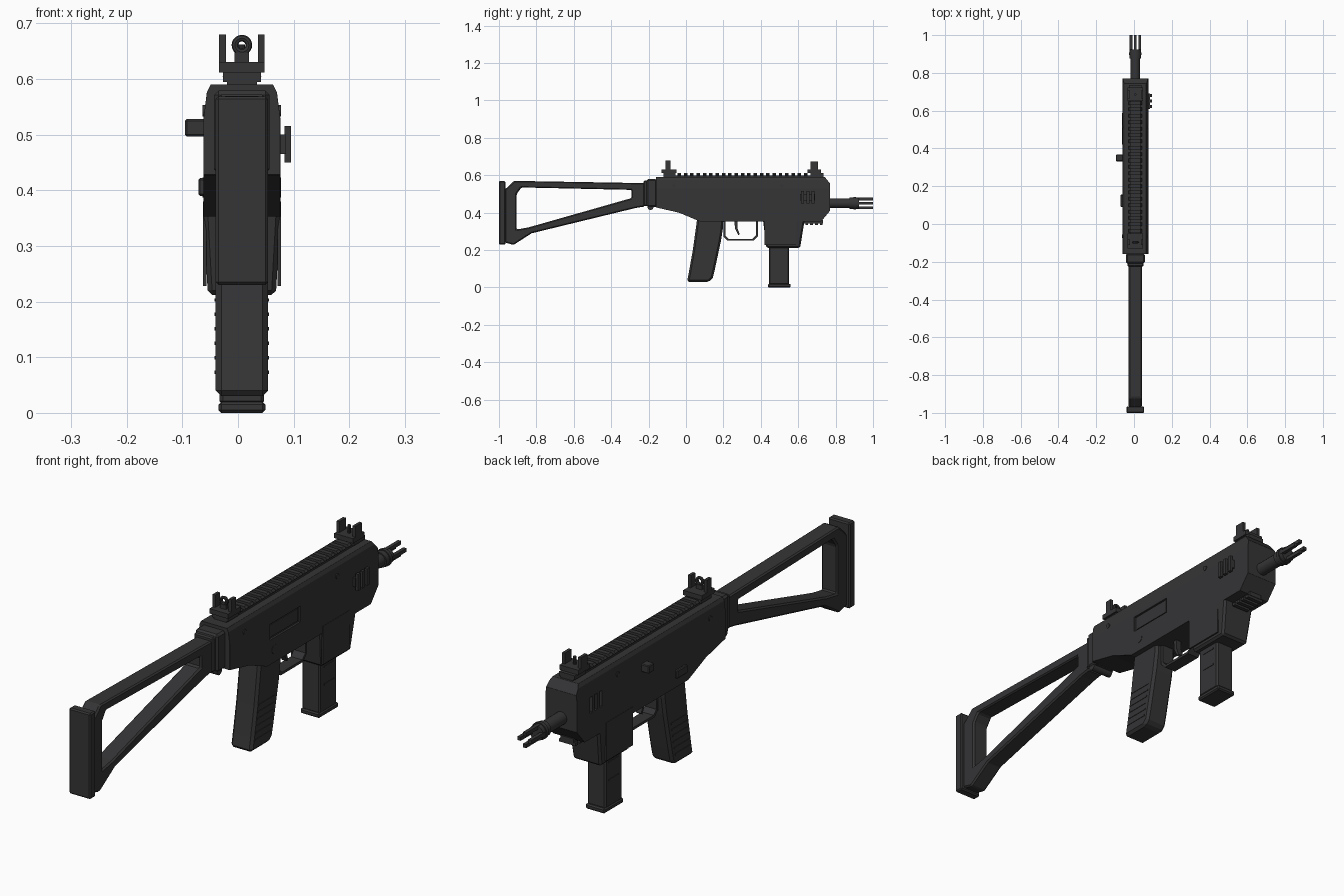
import bpy, bmesh, math
from mathutils import Vector, Matrix

if "Cube" in bpy.data.objects:
    bpy.data.objects.remove(bpy.data.objects["Cube"])

C = 0.007  # x of the body's middle plane
MAT = bpy.data.materials.new("dark_grey")
MAT.diffuse_color = (0.035, 0.035, 0.037, 1)
MAT.use_nodes = True
MAT.node_tree.nodes["Principled BSDF"].inputs["Base Color"].default_value = MAT.diffuse_color


def finish(name, bm, bevel=0.0, smooth=False):
    bmesh.ops.recalc_face_normals(bm, faces=bm.faces)
    me = bpy.data.meshes.new(name)
    bm.to_mesh(me)
    bm.free()
    ob = bpy.data.objects.new(name, me)
    bpy.context.collection.objects.link(ob)
    me.materials.append(MAT)
    if bevel:
        m = ob.modifiers.new("bevel", "BEVEL")
        m.width, m.segments, m.limit_method = bevel, 1, "ANGLE"
        m.angle_limit = math.radians(35)
    if smooth:
        bpy.context.view_layer.objects.active = ob
        bpy.ops.object.select_all(action="DESELECT")
        ob.select_set(True)
        bpy.ops.object.shade_smooth_by_angle(angle=math.radians(35))
    return ob


def add_box(bm, x0, x1, y0, y1, z0, z1):
    mat = Matrix.Translation(((x0 + x1) / 2, (y0 + y1) / 2, (z0 + z1) / 2)) @ \
        Matrix.Diagonal((x1 - x0, y1 - y0, z1 - z0, 1))
    bmesh.ops.create_cube(bm, size=1, matrix=mat)


def boxes(name, items, bevel=0.0):
    bm = bmesh.new()
    for b in items:
        add_box(bm, *b)
    return finish(name, bm, bevel)


def prism(name, pts, half, bevel=0.0, taper=None):
    """Extrude a (y, z) outline across x; taper = [(z, half width), ...] rising."""
    bm = bmesh.new()
    f = bm.faces.new([bm.verts.new((-1, y, z)) for y, z in pts])
    ext = bmesh.ops.extrude_face_region(bm, geom=[f])["geom"]
    bmesh.ops.translate(bm, vec=(2, 0, 0), verts=[v for v in ext if isinstance(v, bmesh.types.BMVert)])
    for z, _ in taper or []:
        bmesh.ops.bisect_plane(bm, geom=bm.verts[:] + bm.edges[:] + bm.faces[:],
                               plane_co=(0, 0, z), plane_no=(0, 0, 1))
    for v in bm.verts:
        w = half
        if taper:
            z = min(max(v.co.z, taper[0][0]), taper[-1][0])
            for (za, wa), (zb, wb) in zip(taper, taper[1:]):
                if za <= z <= zb:
                    w = wa + (wb - wa) * (z - za) / (zb - za)
        v.co.x = C + v.co.x * w
    return finish(name, bm, bevel)


def cylinder(name, a, b, r, n=20, r2=None):
    a, b = Vector(a), Vector(b)
    bm = bmesh.new()
    rot = (b - a).to_track_quat("Z", "Y").to_matrix().to_4x4()
    bmesh.ops.create_cone(bm, cap_ends=True, segments=n, radius1=r, radius2=r if r2 is None else r2,
                          depth=(b - a).length, matrix=Matrix.Translation((a + b) / 2) @ rot)
    return finish(name, bm, 0, True)


def cut(ob, cutter):
    m = ob.modifiers.new("cut", "BOOLEAN")
    m.operation, m.object, m.solver = "DIFFERENCE", cutter, "EXACT"
    bpy.ops.object.select_all(action="DESELECT")
    bpy.context.view_layer.objects.active = ob
    ob.select_set(True)
    bpy.ops.object.modifier_apply(modifier="cut")
    bpy.data.objects.remove(cutter)


def add_bevel(ob, w):
    m = ob.modifiers.new("bevel", "BEVEL")
    m.width, m.segments, m.limit_method = w, 1, "ANGLE"


# receiver with recessed port and vents
WIDTHS = [(0.21, 0.061), (0.353, 0.069), (0.53, 0.069), (0.576, 0.063), (0.59, 0.056)]
receiver = prism("receiver", [(-0.16, 0.59), (0.743, 0.59), (0.77, 0.556), (0.77, 0.41), (0.722, 0.353),
                              (0.075, 0.353), (-0.037, 0.40), (-0.16, 0.428)], 0.069, 0, WIDTHS)
cuts = [(C + 0.061, 0.12, 0.092, 0.283, 0.45, 0.513)]
for i in range(3):
    y = 0.614 + i * 0.029
    cuts.append((-0.1, C - 0.058, y, y + 0.016, 0.455, 0.518))
cut(receiver, boxes("receiver_cutter", cuts))
add_bevel(receiver, 0.006)
boxes("bolt_cover", [(C + 0.05, C + 0.064, 0.10, 0.275, 0.457, 0.506)])

# magazine well and side plates
prism("magazine_well", [(0.41, 0.375), (0.43, 0.212), (0.61, 0.212), (0.636, 0.37)], 0.065, 0.008, WIDTHS)
boxes("well_plates", [(C + s * 0.067 - 0.003, C + s * 0.067 + 0.003, 0.42, 0.588, 0.228, 0.38)
                      for s in (-1, 1)])

# magazine
boxes("magazine", [(C - 0.04, C + 0.04, 0.444, 0.551, 0.015, 0.26)], 0.006)
boxes("magazine_base", [(C - 0.042, C + 0.042, 0.438, 0.56, 0.0, 0.02)], 0.005)
boxes("magazine_ribs", [(C - 0.042, C + 0.042, 0.47, 0.53, z, z + 0.006) for z in (0.12, 0.19)])

# grip with raised side ridges
prism("grip", [(0.06, 0.37), (0.2, 0.37), (0.198, 0.32), (0.187, 0.25), (0.155, 0.10), (0.143, 0.05),
               (0.123, 0.03), (0.005, 0.03), (0.016, 0.085), (0.037, 0.203)], 0.047, 0.01)
ridges = []
for i in range(6):
    z = 0.07 + i * 0.026
    y = 0.03 + (z - 0.085) * 0.19
    ridges.append((C - 0.049, C + 0.049, y, y + 0.10, z, z + 0.006))
boxes("grip_ridges", ridges)

# trigger guard and trigger
prism("trigger_guard", [(0.2, 0.36), (0.2, 0.272), (0.222, 0.25), (0.36, 0.25), (0.385, 0.275), (0.385, 0.36),
                        (0.375, 0.36), (0.375, 0.28), (0.356, 0.26), (0.228, 0.26), (0.211, 0.277),
                        (0.211, 0.36)], 0.025)
prism("trigger", [(0.258, 0.36), (0.262, 0.315), (0.28, 0.28), (0.287, 0.285), (0.275, 0.318), (0.275, 0.36)], 0.012)

# barrel and pronged muzzle
cylinder("barrel", (C, 0.74, 0.45), (C, 0.9, 0.45), 0.025)
cylinder("muzzle_collar", (C, 0.875, 0.45), (C, 0.925, 0.45), 0.03)
cylinder("muzzle_ring", (C, 0.895, 0.45), (C, 0.908, 0.45), 0.034)
prongs = []
for dx, dz in ((1, 0), (-1, 0), (0, 1), (0, -1)):
    x, z = C + dx * 0.023, 0.45 + dz * 0.023
    prongs.append((x - 0.007, x + 0.007, 0.915, 1.0, z - 0.007, z + 0.007))
boxes("muzzle_prongs", prongs)

# top rail: base strip, end blocks, teeth
boxes("rail_base", [(C - 0.027, C + 0.027, -0.12, 0.735, 0.585, 0.6),
                    (C - 0.034, C + 0.034, -0.12, -0.055, 0.595, 0.612),
                    (C - 0.034, C + 0.034, 0.665, 0.735, 0.595, 0.612)])
n = 21
step = 0.71 / n
for i in range(n):
    y = -0.045 + i * step
    bm = bmesh.new()
    sec = [(-0.027, 0.597), (-0.035, 0.604), (-0.028, 0.612), (0.028, 0.612), (0.035, 0.604), (0.027, 0.597)]
    f = bm.faces.new([bm.verts.new((C + a, y, z)) for a, z in sec])
    ext = bmesh.ops.extrude_face_region(bm, geom=[f])["geom"]
    bmesh.ops.translate(bm, vec=(0, step * 0.55, 0), verts=[v for v in ext if isinstance(v, bmesh.types.BMVert)])
    finish("rail_tooth", bm)

# right side rail and lower rail
side = [(C + 0.06, 0.086, 0.61, 0.69, 0.465, 0.5)]
low = [(C - 0.028, C + 0.028, 0.62, 0.733, 0.343, 0.36)]
for i in range(3):
    side.append((0.084, 0.095, 0.614 + i * 0.029, 0.63 + i * 0.029, 0.45, 0.516))
for i in range(4):
    low.append((C - 0.036, C + 0.036, 0.638 + i * 0.026, 0.653 + i * 0.026, 0.333, 0.345))
boxes("side_rail", side)
boxes("lower_rail", low)

# sights: base, ears, centre piece
for name, y0, y1, u0, u1, top in (("rear_sight", -0.13, -0.05, -0.11, -0.082, 0.68),
                                  ("front_sight", 0.65, 0.722, 0.665, 0.706, 0.674)):
    boxes(name, [(C - 0.041, C + 0.041, y0, y1, 0.612, 0.631)] +
          [(C + s * 0.035 - 0.006, C + s * 0.035 + 0.006, u0, u1, 0.625, top) for s in (-1, 1)])
boxes("rear_sight_stem", [(C - 0.013, C + 0.013, -0.104, -0.09, 0.625, 0.648)])
bpy.ops.mesh.primitive_torus_add(location=(C, -0.097, 0.661), rotation=(math.pi / 2, 0, 0), major_radius=0.0125,
                                 minor_radius=0.006, major_segments=20, minor_segments=8)
bpy.context.object.name = "rear_sight_ring"
bpy.context.object.data.materials.append(MAT)
cylinder("front_sight_post", (C, 0.685, 0.625), (C, 0.685, 0.662), 0.006, 10)

# charging handle, selector levers, pins
boxes("charging_handle", [(-0.095, C - 0.06, 0.332, 0.368, 0.497, 0.528)], 0.003)
boxes("selector_lever", [(-0.071, C - 0.06, 0.09, 0.155, 0.39, 0.422)], 0.003)
for y, z, r in ((-0.065, 0.543, 0.01), (0.513, 0.543, 0.01), (0.12, 0.405, 0.018)):
    cylinder("receiver_pin", (C - 0.0705, y, z), (C + 0.0705, y, z), r, 12)

# hinge block
boxes("stock_hinge", [(C - 0.05, C + 0.05, -0.21, -0.155, 0.43, 0.579)], 0.008)
boxes("hinge_neck", [(C - 0.042, C + 0.042, -0.226, -0.2, 0.436, 0.572)], 0.005)
cylinder("hinge_pin", (C - 0.045, -0.19, 0.43), (C + 0.045, -0.19, 0.43), 0.016, 12)

# open-frame stock and butt pad
stock = prism("stock_frame", [(-0.968, 0.524), (-0.92, 0.57), (-0.22, 0.558), (-0.22, 0.433), (-0.27, 0.425),
                              (-0.825, 0.29), (-0.922, 0.228), (-0.968, 0.24)], 0.035)
cut(stock, prism("stock_cutter", [(-0.905, 0.50), (-0.88, 0.535), (-0.291, 0.522), (-0.291, 0.478),
                                  (-0.84, 0.322), (-0.905, 0.31)], 0.2))
add_bevel(stock, 0.006)
boxes("butt_pad", [(C - 0.047, C + 0.047, -1.0, -0.965, 0.23, 0.569)], 0.005)
